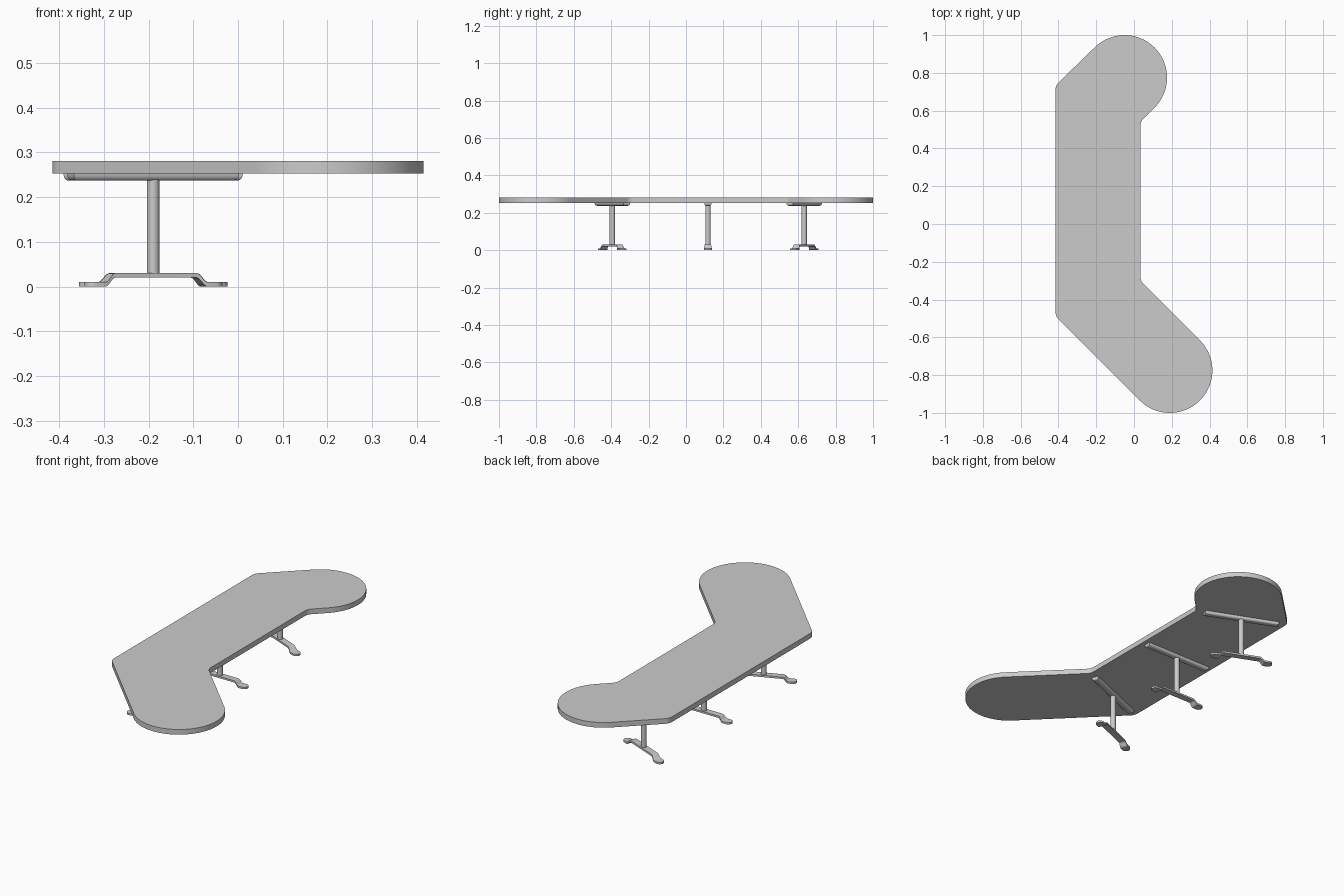
import bpy, bmesh
from math import sin, cos, tan, radians, sqrt, pi
from mathutils import Matrix

if "Cube" in bpy.data.objects:
    bpy.data.objects.remove(bpy.data.objects["Cube"])

def finish(name, bm, matrix=None):
    bmesh.ops.recalc_face_normals(bm, faces=bm.faces[:])
    me = bpy.data.meshes.new(name)
    bm.to_mesh(me)
    bm.free()
    ob = bpy.data.objects.new(name, me)
    bpy.context.collection.objects.link(ob)
    if matrix:
        ob.matrix_world = matrix
    bpy.ops.object.select_all(action='DESELECT')
    ob.select_set(True)
    bpy.context.view_layer.objects.active = ob
    bpy.ops.object.shade_smooth_by_angle(angle=radians(35))
    return ob

# table top: straight middle with two 45 degree wings ending in half circles
R, Z0, Z1 = 0.225, 0.253, 0.281
LEFT, RIGHT = -0.415, 0.035

def arc(cx, cy, start, n=40):
    return [(cx + R * cos(radians(start - 180 * i / n)),
             cy + R * sin(radians(start - 180 * i / n))) for i in range(n + 1)]

corners = [(LEFT, -0.488), (LEFT, 0.734), (RIGHT, 0.542), (RIGHT, -0.302)]
outline = (corners[:2] + arc(-0.05, 0.775, 135) + corners[2:] + arc(0.19, -0.775, 45))
bm = bmesh.new()
verts = [bm.verts.new((x, y, Z0)) for x, y in outline]
bm.faces.new(verts)
cv = [v for v, p in zip(verts, outline) if p in corners]
bmesh.ops.bevel(bm, geom=cv, offset=0.018, segments=5, profile=0.5, affect='VERTICES')
ext = bmesh.ops.extrude_face_region(bm, geom=bm.faces[:])
bmesh.ops.translate(bm, vec=(0, 0, Z1 - Z0),
                    verts=[g for g in ext['geom'] if isinstance(g, bmesh.types.BMVert)])
finish("table_top", bm)

# support rail under the top, lower edges rounded
def rail(name, m):
    bm = bmesh.new()
    bmesh.ops.create_cube(bm, size=1, matrix=Matrix.Translation((0, 0, 0.2455))
                          @ Matrix.Diagonal((0.40, 0.038, 0.017, 1)))
    low = [e for e in bm.edges if all(v.co.z < 0.245 for v in e.verts)]
    bmesh.ops.bevel(bm, geom=low, offset=0.012, segments=5, profile=0.5, affect='EDGES')
    finish(name, bm, m)

# round column
def column(name, m):
    bm = bmesh.new()
    bmesh.ops.create_cone(bm, cap_ends=True, segments=32, radius1=0.014, radius2=0.014,
                          depth=0.215, matrix=Matrix.Translation((0, 0, 0.1325)))
    finish(name, bm, m)

# foot: flat strip stepping down to rounded pads at both ends
def foot(name, m):
    W, P, T, END = 0.017, 0.021, 0.010, 0.166
    half = [(0.0, 0.020, W), (0.098, 0.020, W)]
    for i in range(1, 9):
        t = i / 8
        s = (1 - cos(pi * t)) / 2
        half.append((0.098 + 0.026 * t, 0.020 * (1 - s), W + (P - W) * s))
    for i in range(0, 9):
        a = pi / 2 * i / 8
        half.append((END - P + P * sin(a), 0.0, max(P * cos(a), 0.0008)))
    path = [(-x, z, w) for x, z, w in reversed(half[1:])] + half
    bm = bmesh.new()
    prev = None
    for x, z, w in path:
        ring = [bm.verts.new(c) for c in ((x, -w, z), (x, w, z), (x, w, z + T), (x, -w, z + T))]
        if prev:
            for k in range(4):
                bm.faces.new((prev[k], prev[(k + 1) % 4], ring[(k + 1) % 4], ring[k]))
        else:
            bm.faces.new(ring)
        prev = ring
    bm.faces.new(prev)
    finish(name, bm, m)

# three legs; the outer two follow the mitre lines of the bends
for label, y, angle in (("front", -0.394, 22.5), ("middle", 0.117, 0), ("back", 0.632, -22.5)):
    m = Matrix.Translation((-0.19, y, 0)) @ Matrix.Rotation(radians(angle), 4, 'Z')
    rail(label + "_rail", m)
    column(label + "_column", m)
    foot(label + "_foot", m)
